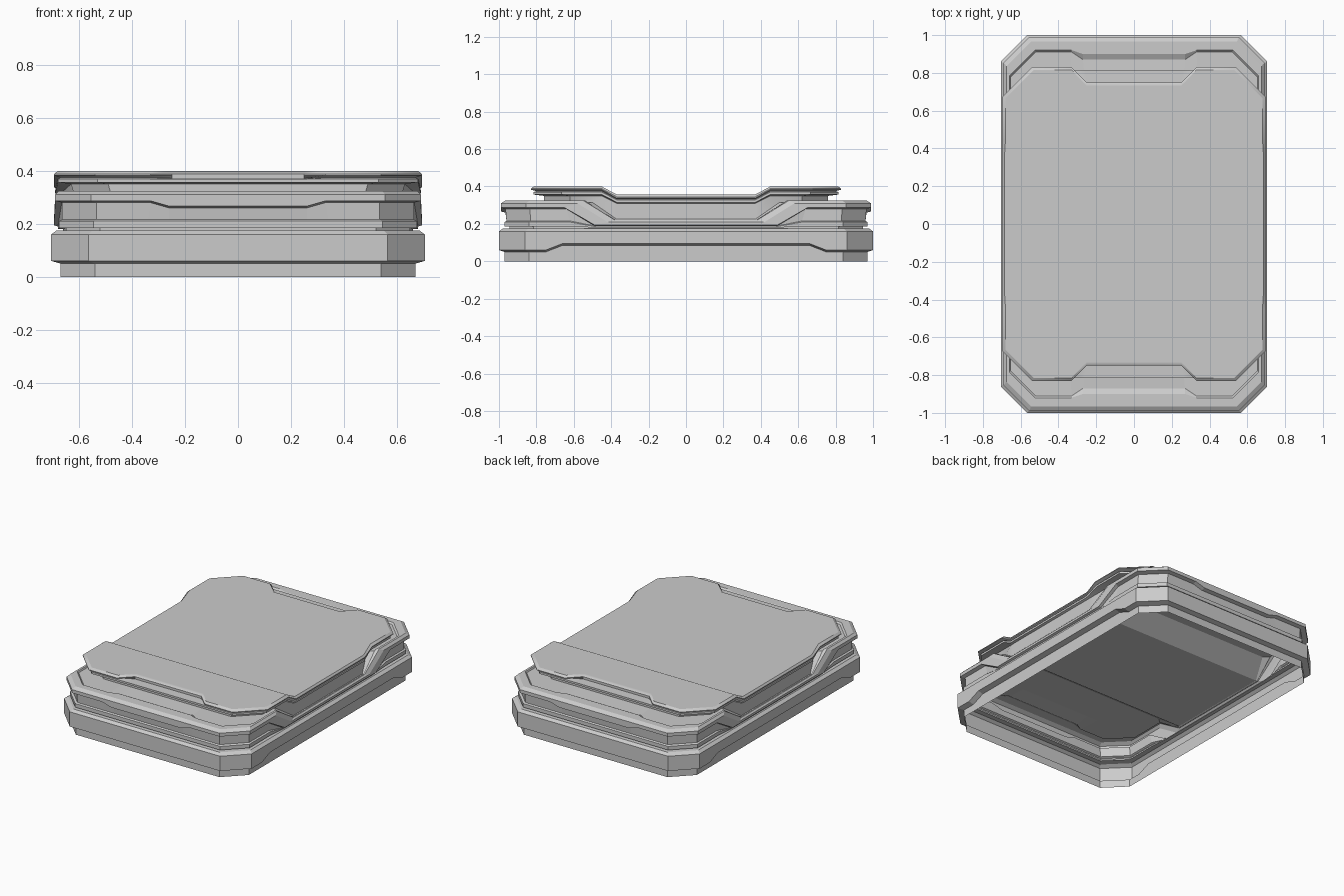
import bpy, bmesh, math


def ring(hx, hy, c, z, side=None, front=None):
    """Chamfered rectangle outline; side/front = offset mid stretch (position, z, inner, outer)."""
    sx, sz, y_in, y_out = side or (hx, z, .36, .45)
    fy, fz, x_in, x_out = front or (hy, z, .26, .34)
    q = [(sx, y_in, sz), (hx, y_out, z), (hx, hy - c, z),
         (hx - c, hy, z), (x_out, hy, z), (x_in, fy, fz)]
    half = q + [(-x, y, zz) for x, y, zz in reversed(q)]
    return half + [(-x, -y, zz) for x, y, zz in half]


def loft(name, levels, cap=False):
    """Skin a stack of rings; optionally close the top with a stepped deck."""
    bm = bmesh.new()
    rings = [[bm.verts.new(p) for p in ring(*lv)] for lv in levels]
    n = len(rings[0])
    for a, b in zip(rings, rings[1:]):
        for i in range(n):
            j = (i + 1) % n
            bm.faces.new((a[i], a[j], b[j], b[i]))
    if cap:
        t = rings[-1]
        bm.faces.new(t[1:11])                        # raised back deck
        bm.faces.new(t[13:23])                       # raised front deck
        bm.faces.new((t[0], t[1], t[10], t[11]))     # back slope
        bm.faces.new((t[12], t[13], t[22], t[23]))   # front slope
        bm.faces.new((t[23], t[0], t[11], t[12]))    # sunken middle
    me = bpy.data.meshes.new(name)
    bm.to_mesh(me)
    bm.free()
    ob = bpy.data.objects.new(name, me)
    bpy.context.collection.objects.link(ob)
    return ob


# Open-bottomed base with a raised undercut along each long side
loft("base_frame", [
    (.67, .97, .13, 0, (.67, 0, .66, .75)),
    (.67, .97, .13, .05, (.67, .085, .66, .75)),
    (.705, 1.0, .14, .06, (.705, .095, .66, .75)),
    (.705, 1.0, .14, .16, (.705, .16, .66, .75)),
    (.685, .98, .135, .175, (.685, .175, .55, .70)),
    (.65, .945, .13, .175, (.66, .175, .47, .60)),
])

# Collar: spacer rib, flared lip that dives down along the long sides, top ledge and inner deck
loft("flared_collar", [
    (.65, .945, .13, .175, (.66, .175, .47, .60)),
    (.65, .945, .13, .185, (.66, .18, .47, .60)),
    (.675, .97, .13, .185, (.68, .18, .47, .60)),
    (.675, .97, .13, .21, (.68, .185, .48, .62)),
    (.665, .96, .13, .216, (.68, .187, .48, .62)),
    (.665, .965, .13, .28, (.68, .19, .49, .64), (.965, .26, .26, .33)),
    (.69, .99, .135, .287, (.695, .195, .49, .65), (.99, .267, .26, .33)),
    (.69, .99, .135, .31, (.695, .21, .42, .58)),
    (.675, .965, .13, .325, (.685, .22, .38, .55)),
    (.66, .92, .135, .325, (.68, .22, .38, .54), (.90, .325, .27, .33)),
    (.655, .91, .135, .315, (.68, .222, .38, .53), (.87, .31, .27, .33)),
    (.62, .76, .14, .315, (.675, .225, .37, .50)),
], cap=True)

# Top plate: neck, lower lip, gap, and upper lip notched at front and back
plate = loft("top_plate", [
    (.62, .76, .14, .315, (.675, .225, .37, .50)),
    (.63, .76, .14, .35, (.675, .31, .37, .45)),
    (.68, .815, .15, .357, (.69, .315, .37, .45)),
    (.68, .815, .15, .37, (.69, .328, .37, .45)),
    (.67, .80, .15, .375, (.68, .332, .37, .45), (.75, .372, .25, .33)),
    (.695, .83, .155, .383, (.695, .338, .37, .45), (.75, .383, .25, .33)),
    (.695, .83, .155, .388, (.695, .345, .37, .45), (.75, .388, .25, .33)),
    (.68, .815, .15, .40, (.685, .357, .37, .45), (.73, .40, .25, .33)),
], cap=True)

# Soft shading across the shallow deck slopes
bpy.context.view_layer.objects.active = plate
plate.select_set(True)
bpy.ops.object.shade_smooth_by_angle(angle=math.radians(34))
wn = plate.modifiers.new("deck_shading", 'WEIGHTED_NORMAL')
wn.keep_sharp = True
wn.weight = 100
